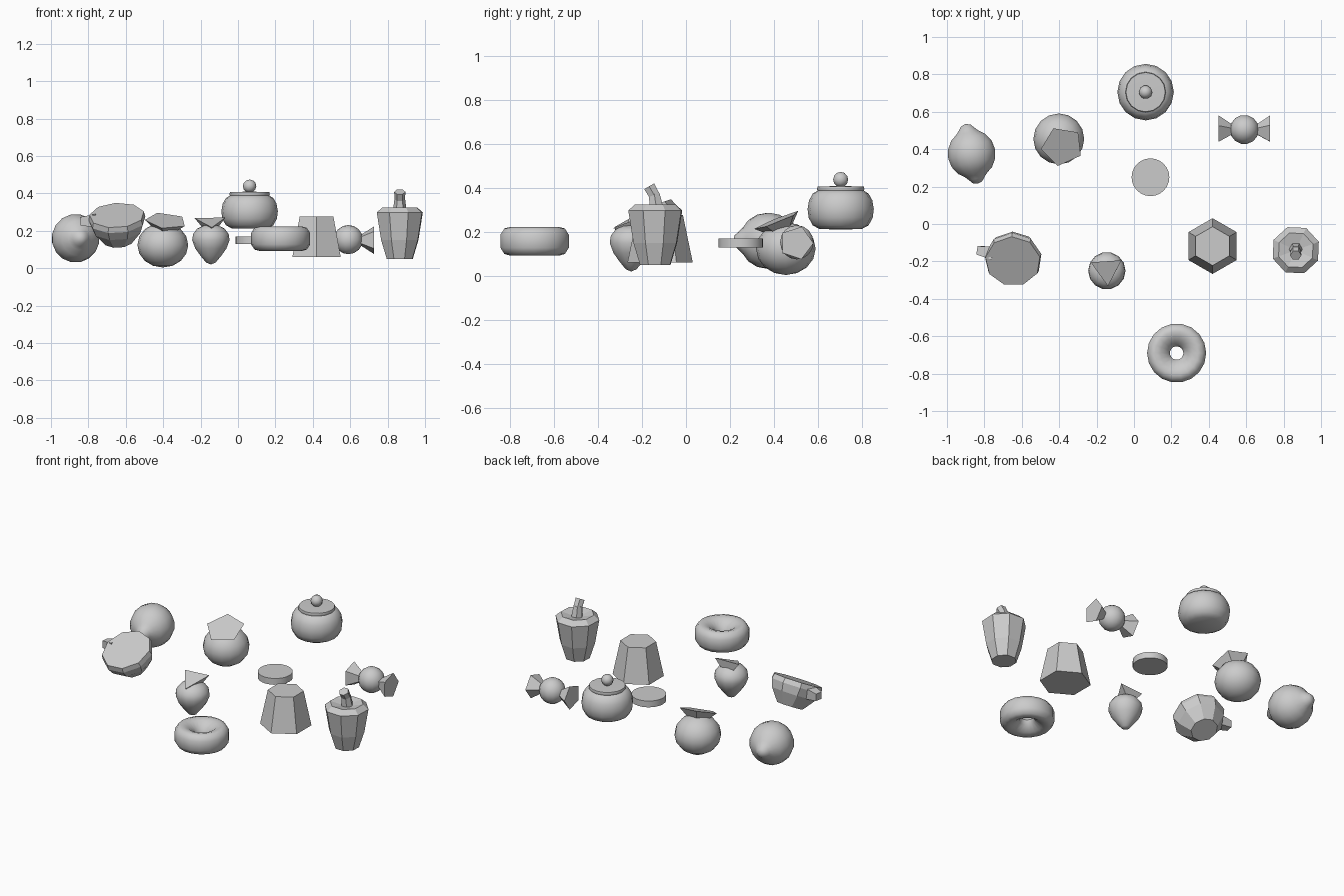
import bpy, bmesh, math
from mathutils import Vector, Matrix

if "Cube" in bpy.data.objects:
    bpy.data.objects.remove(bpy.data.objects["Cube"])


def lathe(name, profile, n, loc, axis=(0, 0, 1), smooth=True, turn=0.0, closed=False):
    """Revolve (radius, height) points round an axis placed at loc."""
    bm = bmesh.new()
    rings = []
    for r, z in profile:
        if r < 1e-5:
            rings.append([bm.verts.new((0, 0, z))])
        else:
            rings.append([bm.verts.new((r * math.cos(turn + math.tau * i / n),
                                        r * math.sin(turn + math.tau * i / n), z)) for i in range(n)])
    pairs = list(zip(rings, rings[1:]))
    if closed:
        pairs.append((rings[-1], rings[0]))
    for a, b in pairs:
        for i in range(n):
            j = (i + 1) % n
            f = [a[i % len(a)], a[j % len(a)], b[j % len(b)], b[i % len(b)]]
            f = list(dict.fromkeys(f))
            if len(f) > 2:
                bm.faces.new(f)
    if not closed:
        for r in (rings[0], rings[-1]):
            if len(r) > 2:
                bm.faces.new(r)
    bmesh.ops.recalc_face_normals(bm, faces=bm.faces)
    me = bpy.data.meshes.new(name)
    bm.to_mesh(me)
    bm.free()
    ob = bpy.data.objects.new(name, me)
    bpy.context.collection.objects.link(ob)
    rot = Vector((0, 0, 1)).rotation_difference(Vector(axis)).to_matrix().to_4x4()
    ob.matrix_world = Matrix.Translation(loc) @ rot
    if smooth:
        bpy.ops.object.select_all(action='DESELECT')
        ob.select_set(True)
        bpy.context.view_layer.objects.active = ob
        bpy.ops.object.shade_smooth_by_angle(angle=math.radians(42))
    return ob


def ball(rx, rz, n=8):
    """Half-ellipse profile."""
    return [(rx * math.sin(math.pi * i / n), -rz * math.cos(math.pi * i / n)) for i in range(n + 1)]


# lemon with a nub at each end
half = [(0.13, 0), (0.121, 0.048), (0.095, 0.09), (0.062, 0.115), (0.043, 0.135), (0.026, 0.155), (0, 0.163)]
lemon = [(r, -z) for r, z in reversed(half)] + half[1:]
lathe("lemon", lemon, 16, (-0.868, 0.375, 0.16), (-0.2, 0.97, 0))

# tilted cup-shaped half fruit with a short stem
lathe("half_fruit", [(0.08, -0.155), (0.138, -0.08), (0.155, -0.03), (0.148, 0)], 9,
      (-0.648, -0.2, 0.283), (-0.05, -0.45, 0.89), smooth=False, turn=0.2)
lathe("half_fruit_stem", [(0.05, 0), (0.032, 0.085)], 4,
      (-0.755, -0.155, 0.255), (-1, 0.17, -0.05), smooth=False, turn=0.6)

# round fruit with a tilted leaf cap
lathe("round_fruit", ball(0.136, 0.12), 16, (-0.402, 0.455, 0.124))
lathe("round_fruit_leaf", [(0.05, -0.045), (0.115, 0.012)], 5,
      (-0.385, 0.42, 0.243), (0.08, -0.36, 0.9), smooth=False, turn=0.75)

# strawberry with a three-sided leaf cap
lathe("strawberry", [(0, 0.02), (0.025, 0.03), (0.055, 0.066), (0.083, 0.105), (0.1, 0.15),
                     (0.095, 0.183), (0.073, 0.212), (0.04, 0.228), (0, 0.232)], 14, (-0.145, -0.25, 0))
lathe("strawberry_leaf", [(0.05, -0.035), (0.095, 0.01)], 3,
      (-0.146, -0.24, 0.243), (0, -0.36, 0.93), smooth=False, turn=-1.5)

# jar, lid and knob
jar = (0.062, 0.705, 0)
lathe("jar", [(0, 0.212), (0.095, 0.213), (0.127, 0.23), (0.146, 0.265), (0.151, 0.305),
              (0.144, 0.345), (0.127, 0.375), (0.1, 0.392), (0, 0.392)], 16, jar)
lathe("jar_lid", [(0.105, 0.388), (0.108, 0.395), (0.105, 0.407), (0, 0.41)], 16, jar)
lathe("jar_knob", ball(0.036, 0.035, 6), 10, (0.062, 0.705, 0.439))

# wrapped candy with flared ends
lathe("candy", ball(0.078, 0.078), 14, (0.59, 0.505, 0.153))
for side, s in (("left", -1), ("right", 1)):
    lathe("candy_wrapper_" + side, [(0.022, 0.055), (0.078, 0.138)], 5,
          (0.59, 0.503, 0.15), (s, 0, 0), smooth=False, turn=0.3)

# flat biscuit
lathe("biscuit", [(0.101, 0.13), (0.101, 0.17)], 24, (0.088, 0.25, 0))

# ring doughnut
ring = [(0.158, -0.03), (0.158, 0.03), (0.14, 0.058), (0.115, 0.065), (0.085, 0.056), (0.047, 0.028),
        (0.036, 0), (0.047, -0.028), (0.085, -0.056), (0.115, -0.065), (0.14, -0.058)]
lathe("doughnut", ring, 18, (0.228, -0.69, 0.158), closed=True)

# six-sided tapered block
lathe("hex_block", [(0.149, 0.06), (0.104, 0.277)], 6, (0.42, -0.118, 0), smooth=False, turn=math.pi / 2)

# bell pepper and bent stem
lathe("pepper", [(0.074, 0.05), (0.106, 0.15), (0.131, 0.298), (0.098, 0.326), (0.03, 0.31)], 8,
      (0.865, -0.14, 0), smooth=False, turn=0.35)
lathe("pepper_stem_base", [(0.036, 0), (0.028, 0.065)], 6, (0.865, -0.135, 0.31), (0, -0.15, 1), smooth=False)
lathe("pepper_stem_tip", [(0.028, 0), (0.03, 0.05)], 6, (0.865, -0.143, 0.365), (0, -0.5, 0.87), smooth=False)
